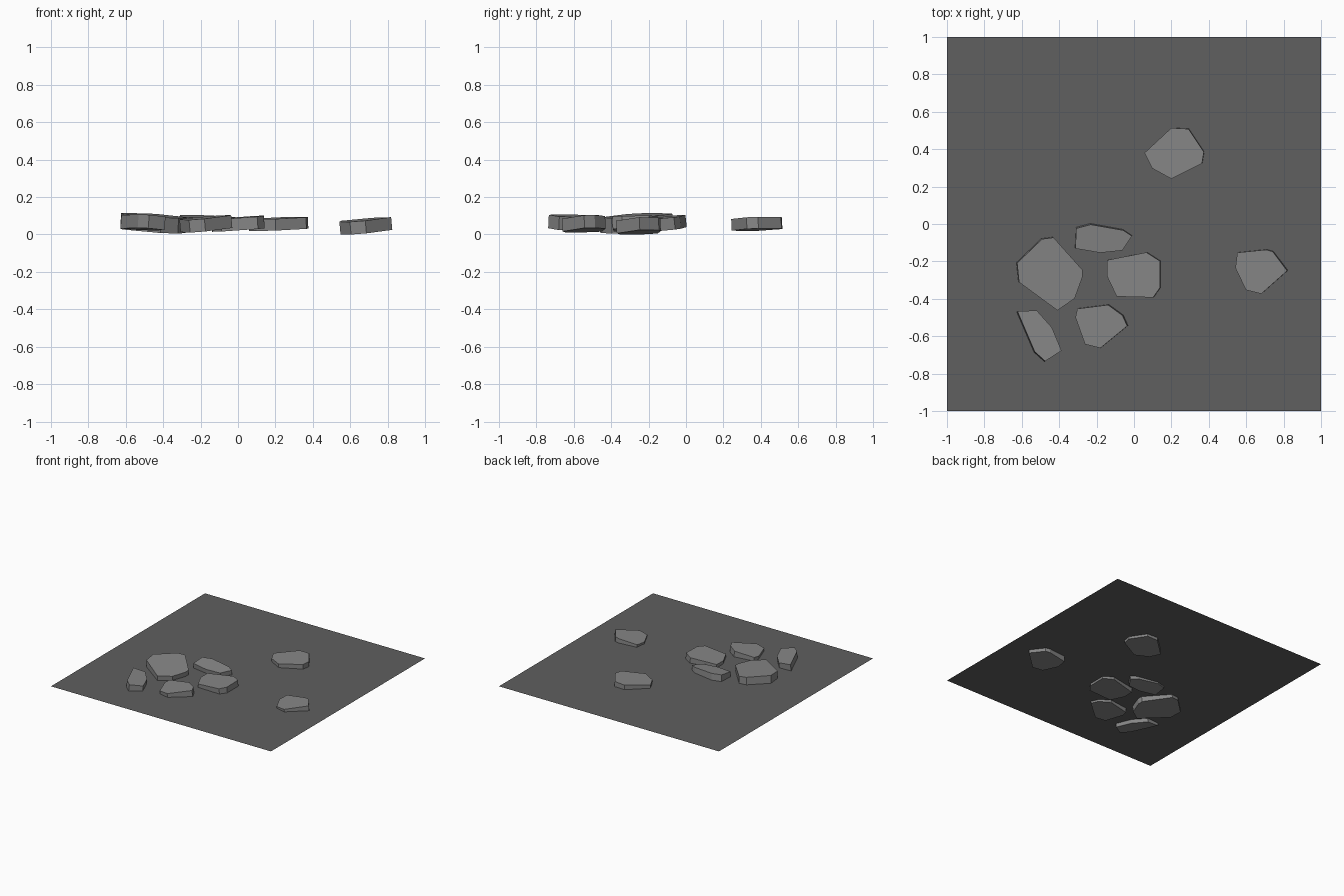
import bpy, bmesh
from mathutils import Vector

if "Cube" in bpy.data.objects:
    bpy.data.objects.remove(bpy.data.objects["Cube"])


def material(name, v):
    m = bpy.data.materials.new(name)
    m.diffuse_color = (v, v, v, 1)
    m.use_nodes = True
    m.node_tree.nodes["Principled BSDF"].inputs["Base Color"].default_value = m.diffuse_color
    return m


def add_object(name, bm, mat):
    bmesh.ops.recalc_face_normals(bm, faces=bm.faces)
    me = bpy.data.meshes.new(name)
    bm.to_mesh(me)
    bm.free()
    me.materials.append(mat)
    ob = bpy.data.objects.new(name, me)
    bpy.context.collection.objects.link(ob)
    return ob


def stone(name, outline, top, slope, thick, mat, grow=1.025):
    """Flat polygonal slab, tilted by slope (dz/dx, dz/dy)."""
    n = Vector((-slope[0], -slope[1], 1)).normalized()
    cx = sum(p[0] for p in outline) / len(outline)
    cy = sum(p[1] for p in outline) / len(outline)
    bm = bmesh.new()
    vs = []
    for x, y in outline:
        dx, dy = (x - cx) * grow, (y - cy) * grow
        vs.append(bm.verts.new((cx + dx, cy + dy, top + slope[0] * dx + slope[1] * dy)))
    face = bm.faces.new(vs)
    ext = bmesh.ops.extrude_face_region(bm, geom=[face], use_keep_orig=True)
    moved = [v for v in ext["geom"] if isinstance(v, bmesh.types.BMVert)]
    bmesh.ops.translate(bm, verts=moved, vec=-n * thick)
    return add_object(name, bm, mat)


stone_grey = material("stone_grey", 0.24)
ground_grey = material("ground_grey", 0.115)

# ground sheet, cutting through the half-buried stones
bm = bmesh.new()
bmesh.ops.create_grid(bm, x_segments=1, y_segments=1, size=1)
bmesh.ops.translate(bm, verts=bm.verts, vec=(0, 0, 0.053))
sheet = add_object("ground_sheet", bm, ground_grey)
if sheet.data.polygons[0].normal.z < 0:
    sheet.data.flip_normals()

# stones: outline, top height, slope, thickness
stones = {
    "back_stone": ([(.06, .38), (.20, .51), (.29, .505), (.37, .385), (.36, .325), (.20, .245), (.10, .30)],
                   .088, (.04, .03), .062),
    "right_stone": ([(.555, -.155), (.705, -.14), (.74, -.15), (.815, -.25), (.68, -.37), (.60, -.35), (.545, -.235)],
                    .079, (.09, .05), .068),
    "upper_stone": ([(-.305, -.025), (-.23, -.005), (-.06, -.035), (-.015, -.065), (-.065, -.14), (-.18, -.152), (-.31, -.13)],
                    .095, (-.03, .11), .066),
    "middle_stone": ([(-.14, -.28), (-.14, -.195), (.065, -.155), (.135, -.20), (.135, -.34), (.10, -.39), (-.09, -.385)],
                     .091, (.07, .02), .066),
    "large_stone": ([(-.62, -.21), (-.49, -.085), (-.43, -.077), (-.28, -.245), (-.28, -.285), (-.32, -.395), (-.41, -.457), (-.61, -.31)],
                    .101, (-.06, .045), .083),
    "left_stone": ([(-.62, -.47), (-.52, -.465), (-.44, -.555), (-.39, -.675), (-.475, -.73), (-.53, -.68)],
                   .100, (-.08, -.05), .072),
    "front_stone": ([(-.30, -.455), (-.14, -.435), (-.065, -.49), (-.04, -.545), (-.18, -.66), (-.26, -.64), (-.31, -.50)],
                    .090, (.09, .05), .068),
}
for name, (outline, top, slope, thick) in stones.items():
    stone(name, outline, top, slope, thick, stone_grey)
